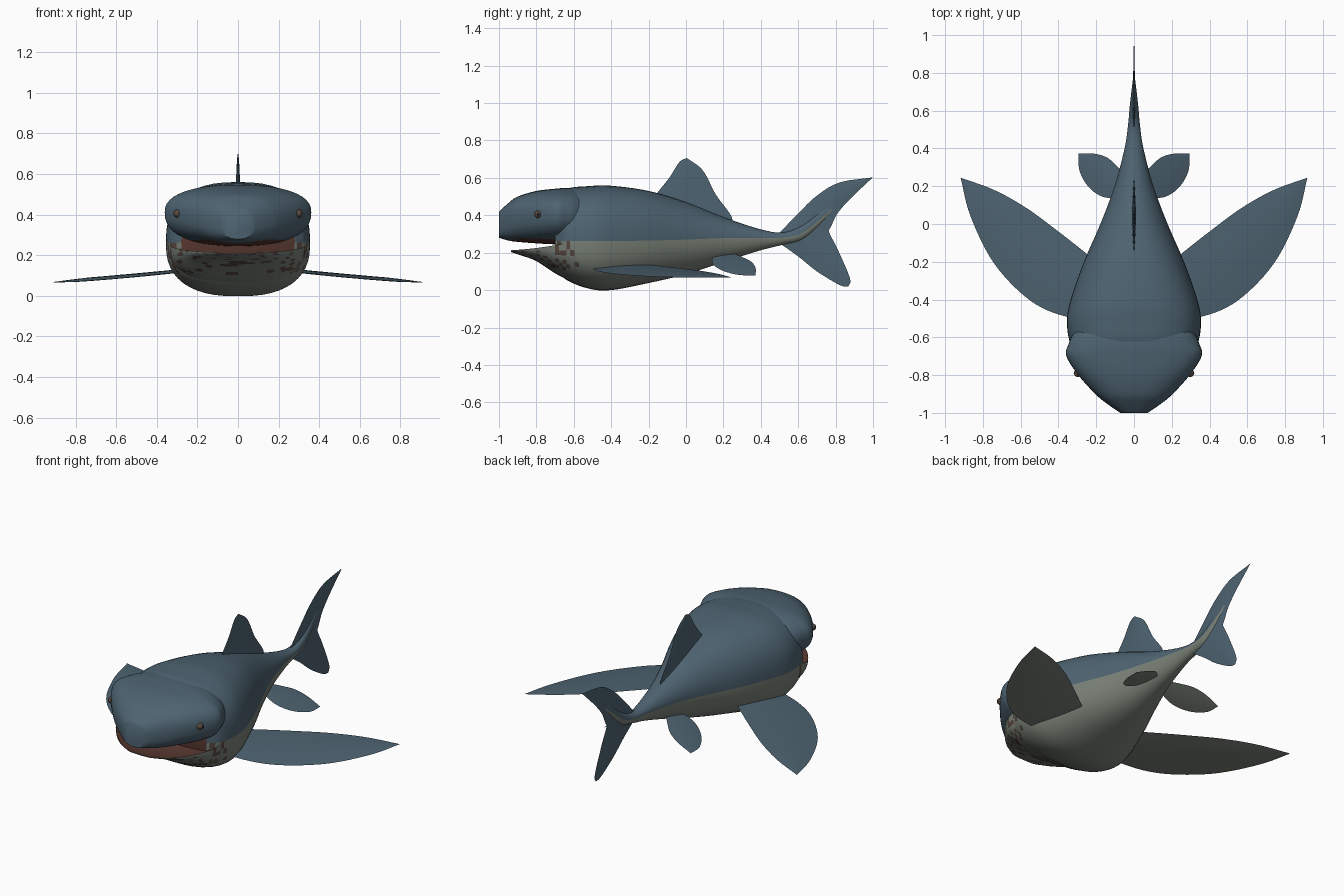
import bpy, bmesh, math, random
from mathutils import Vector

random.seed(4)
if "Cube" in bpy.data.objects:
    bpy.data.objects.remove(bpy.data.objects["Cube"])


def material(name, rgb):
    m = bpy.data.materials.new(name)
    m.use_nodes = True
    m.diffuse_color = (*rgb, 1)
    m.node_tree.nodes["Principled BSDF"].inputs["Base Color"].default_value = (*rgb, 1)
    return m


SLATE = material("slate blue skin", (0.075, 0.125, 0.165))
BELLY = material("grey green belly", (0.19, 0.215, 0.18))
MOUTH = material("dark red mouth", (0.10, 0.04, 0.03))
SCAR = material("brown scar", (0.10, 0.065, 0.05))
BLACK = material("eye black", (0.01, 0.01, 0.012))


def spline(points, per_segment):
    """Catmull-Rom curve through points of any dimension."""
    pts = [Vector(p) for p in points]
    pts = [pts[0] * 2 - pts[1]] + pts + [pts[-1] * 2 - pts[-2]]
    out = []
    for a, b, c, d in zip(pts, pts[1:], pts[2:], pts[3:]):
        for i in range(per_segment):
            t = i / per_segment
            out.append((b * 2 + (c - a) * t + (a * 2 - b * 5 + c * 4 - d) * t * t
                        + (b * 3 - a - c * 3 + d) * t ** 3) / 2)
    return out + [pts[-2]]


def finish(name, bm, mats, angle=50):
    bmesh.ops.remove_doubles(bm, verts=bm.verts, dist=0.0002)
    bmesh.ops.recalc_face_normals(bm, faces=bm.faces)
    mesh = bpy.data.meshes.new(name)
    bm.to_mesh(mesh)
    bm.free()
    for m in mats:
        mesh.materials.append(m)
    ob = bpy.data.objects.new(name, mesh)
    bpy.context.collection.objects.link(ob)
    bpy.ops.object.select_all(action='DESELECT')
    ob.select_set(True)
    bpy.context.view_layer.objects.active = ob
    bpy.ops.object.shade_smooth_by_angle(angle=math.radians(angle))
    return ob


def loft(name, stations, mats, rule, cap=0, sides=48):
    """Rings from (y, top, middle, bottom, half width, squareness)."""
    bm = bmesh.new()
    rings = []
    for y, top, mid, bottom, w, n in spline(stations, 5):
        ring = []
        for j in range(sides):
            a = math.tau * j / sides
            c, s = math.cos(a), math.sin(a)
            x = w * math.copysign(abs(c) ** (2 / n), c)
            h = (top - mid) if s >= 0 else (mid - bottom)
            z = mid + h * math.copysign(abs(s) ** (2 / n), s)
            ring.append(bm.verts.new((x, y, z)))
        rings.append(ring)
    for r, q in zip(rings, rings[1:]):
        for j in range(sides):
            k = (j + 1) % sides
            f = bm.faces.new((r[j], r[k], q[k], q[j]))
            f.normal_update()
            f.material_index = rule(f.calc_center_median(), j < sides // 2)
    bm.faces.new(rings[0]).material_index = cap
    bm.faces.new(rings[-1])
    return finish(name, bm, mats)


def skin_rule(c, upper):
    if upper:
        return 0
    scarred = c.y < -0.56 and 0.1 < c.z < 0.25 and random.random() < 0.2
    return 3 if scarred else 1


def head_rule(c, upper):
    return 2 if not upper and c.z < 0.275 and c.y > -0.92 else 0


def jaw_rule(c, upper):
    return 2 if upper else skin_rule(c, upper)


SKIN = [SLATE, BELLY, MOUTH, SCAR]

# Trunk, with the colour change along its widest line
loft("body", [
    (-0.70, 0.47, 0.262, 0.12, 0.28, 2.5),
    (-0.64, 0.54, 0.262, 0.055, 0.335, 2.6),
    (-0.52, 0.556, 0.262, 0.008, 0.355, 2.6),
    (-0.40, 0.558, 0.262, 0.0, 0.335, 2.5),
    (-0.20, 0.53, 0.265, 0.038, 0.265, 2.3),
    (0.0, 0.47, 0.27, 0.085, 0.178, 2.1),
    (0.20, 0.39, 0.278, 0.15, 0.103, 2),
    (0.40, 0.325, 0.28, 0.213, 0.05, 2),
    (0.52, 0.308, 0.28, 0.243, 0.032, 2),
    (0.62, 0.345, 0.305, 0.27, 0.023, 2),
    (0.70, 0.405, 0.365, 0.335, 0.014, 2),
    (0.78, 0.46, 0.435, 0.42, 0.004, 2)], SKIN, skin_rule, cap=2)

# Blunt head with the upper jaw
loft("head", [
    (-1.0, 0.42, 0.35, 0.28, 0.073, 2.8),
    (-0.95, 0.465, 0.37, 0.265, 0.145, 2.6),
    (-0.90, 0.50, 0.38, 0.258, 0.205, 2.5),
    (-0.80, 0.53, 0.40, 0.25, 0.295, 2.5),
    (-0.70, 0.542, 0.41, 0.245, 0.358, 2.4),
    (-0.64, 0.546, 0.41, 0.25, 0.348, 2.4),
    (-0.58, 0.54, 0.40, 0.27, 0.32, 2.4),
    (-0.50, 0.50, 0.40, 0.30, 0.25, 2.4)], SKIN, head_rule)

# Lower jaw with a hollow floor
loft("lower_jaw", [
    (-0.935, 0.207, 0.213, 0.203, 0.09, 2.2),
    (-0.88, 0.195, 0.217, 0.185, 0.18, 2.3),
    (-0.80, 0.19, 0.225, 0.155, 0.26, 2.4),
    (-0.70, 0.20, 0.24, 0.09, 0.325, 2.5),
    (-0.60, 0.235, 0.26, 0.04, 0.338, 2.6)], SKIN, jaw_rule, cap=1)


def fin(name, leading, trailing, thick, place, underside=False):
    """Lens-section fin between two edge curves; place maps (u, v, offset) to 3D."""
    bm = bmesh.new()
    chord = 10
    ribs = []
    for a, b in zip(spline(leading, 6), spline(trailing, 6)):
        rib = []
        for i in range(2 * chord):
            t = i / chord if i <= chord else 2 - i / chord
            side = 1 if i <= chord else -1
            p = a.lerp(b, t)
            depth = thick * min(1, (b - a).length * 4)
            rib.append(bm.verts.new(place(p.x, p.y, side * depth * math.sin(math.pi * t))))
        ribs.append(rib)
    for r, q in zip(ribs, ribs[1:]):
        for i in range(2 * chord):
            k = (i + 1) % (2 * chord)
            f = bm.faces.new((r[i], r[k], q[k], q[i]))
            f.material_index = 1 if underside and i >= chord else 0
    bm.faces.new(ribs[0])
    return finish(name, bm, [SLATE, BELLY], 60)


def upright(u, v, o):
    return (o, u, v)


# Back fin and the two tail lobes
fin("dorsal_fin",
    [(-0.20, 0.45), (-0.16, 0.512), (-0.09, 0.60), (-0.035, 0.685), (0.005, 0.706)],
    [(0.25, 0.34), (0.24, 0.40), (0.16, 0.51), (0.09, 0.64), (0.005, 0.706)],
    0.01, upright)
fin("upper_tail_lobe",
    [(0.48, 0.285), (0.60, 0.41), (0.70, 0.505), (0.82, 0.575), (0.999, 0.603)],
    [(0.74, 0.28), (0.775, 0.34), (0.81, 0.41), (0.88, 0.49), (0.999, 0.603)],
    0.008, upright)
fin("lower_tail_lobe",
    [(0.48, 0.265), (0.60, 0.18), (0.70, 0.10), (0.82, 0.028), (0.868, 0.018)],
    [(0.74, 0.40), (0.765, 0.31), (0.81, 0.22), (0.876, 0.065), (0.868, 0.018)],
    0.008, upright)

# Paired fins and eyes
for label, s in (("left", 1), ("right", -1)):
    fin(label + "_pectoral_fin",
        [(0.18, -0.50), (0.36, -0.49), (0.55, -0.405), (0.74, -0.21), (0.865, 0.04), (0.918, 0.245)],
        [(0.15, -0.24), (0.26, -0.15), (0.40, -0.04), (0.57, 0.085), (0.74, 0.18), (0.918, 0.245)],
        0.008, lambda u, v, o: (s * u, v, 0.165 - 0.115 * u + 0.03 * v + o), True)
    fin(label + "_pelvic_fin",
        [(0.04, 0.15), (0.15, 0.14), (0.235, 0.19), (0.288, 0.28), (0.293, 0.372)],
        [(0.03, 0.24), (0.085, 0.30), (0.14, 0.35), (0.21, 0.372), (0.293, 0.372)],
        0.006, lambda u, v, o: (s * u, v, 0.17 - 0.47 * (u - 0.1) + o), True)

    for part, mat, r, out in (("eyelid", SCAR, 0.02, 0.298), ("eye", BLACK, 0.013, 0.306)):
        bm = bmesh.new()
        bmesh.ops.create_uvsphere(bm, u_segments=16, v_segments=10, radius=r)
        bmesh.ops.translate(bm, verts=bm.verts, vec=(s * out, -0.79, 0.405))
        finish(label + "_" + part, bm, [mat])
